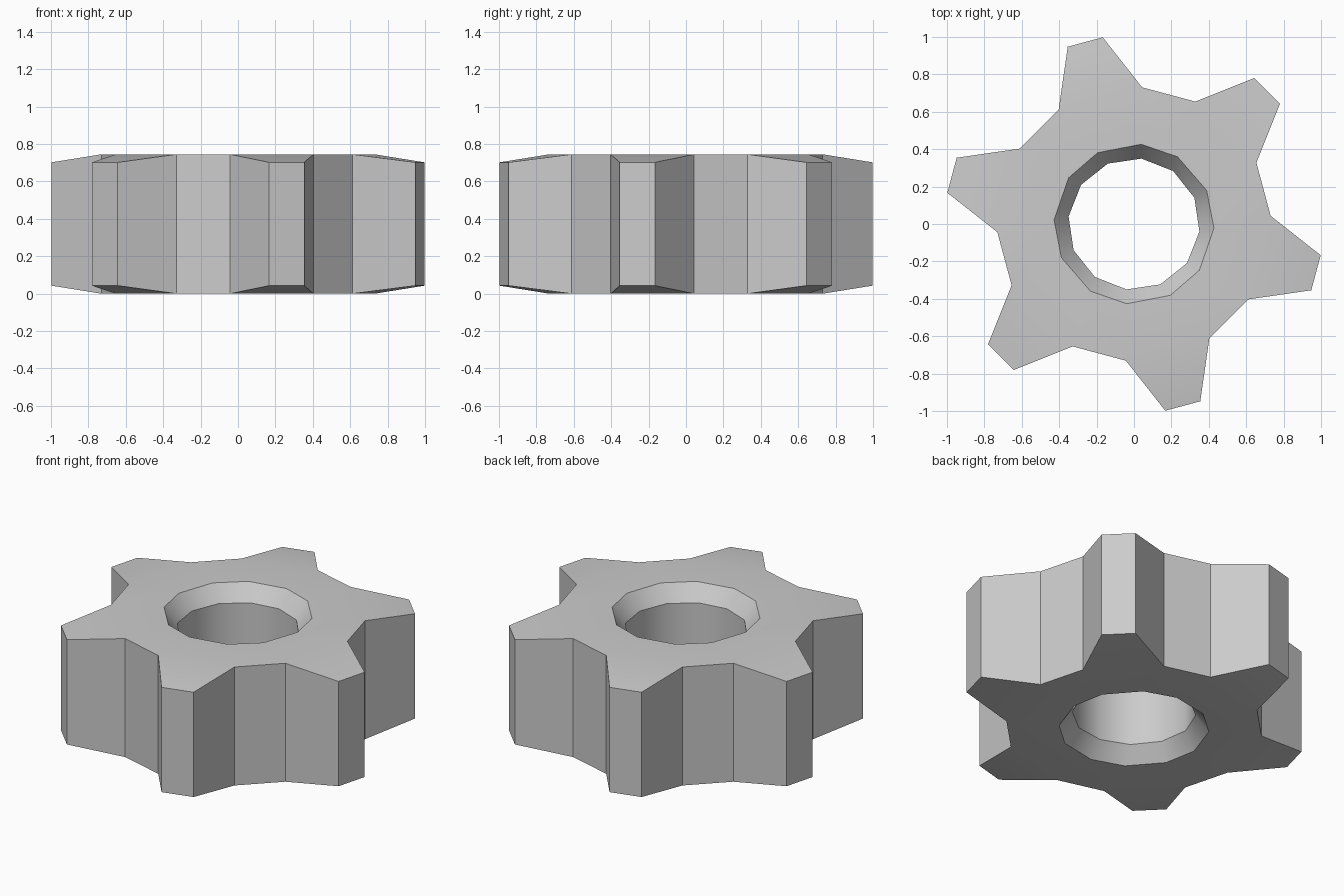
import bpy, bmesh, math

if "Cube" in bpy.data.objects:
    bpy.data.objects.remove(bpy.data.objects["Cube"])

TEETH = 6
HEIGHT = 0.745


def ring(bm, radius, z, angles):
    """Two vertices per tooth, repeated around the z axis."""
    verts = []
    for k in range(TEETH):
        for a in angles:
            t = math.radians(a + 360 / TEETH * k)
            verts.append(bm.verts.new((radius * math.cos(t), radius * math.sin(t), z)))
    return verts


def side(bm, up):
    """Bore edge, chamfer rim, tooth roots and tooth tips of one side."""
    def z(inset):
        return HEIGHT - inset if up else inset
    return (ring(bm, 0.352, z(0.098), (-6.5, 23.5)),
            ring(bm, 0.428, z(0.0), (-3.0, 24.8)),
            ring(bm, 0.732, z(0.0), (3.4, 26.6)),
            ring(bm, 1.012, z(0.043), (39.5, 50.5)))


bm = bmesh.new()
top, bottom = side(bm, True), side(bm, False)
n = 2 * TEETH

# Chamfer, flat hub and sloping teeth on both sides
for bore, rim, root, tip in (top, bottom):
    for i in range(n):
        j = (i + 1) % n
        bm.faces.new((bore[i], bore[j], rim[j], rim[i]))
        bm.faces.new((rim[i], rim[j], root[j], root[i]))
        if i % 2:
            bm.faces.new((root[i], root[j], tip[i], tip[i - 1]))

# Bore wall and outer tooth walls
def outline(s):
    pts = []
    for k in range(TEETH):
        pts += s[2][2 * k:2 * k + 2] + s[3][2 * k:2 * k + 2]
    return pts

for a, b in ((top[0], bottom[0]), (outline(top), outline(bottom))):
    for i in range(len(a)):
        j = (i + 1) % len(a)
        bm.faces.new((a[i], a[j], b[j], b[i]))

bmesh.ops.recalc_face_normals(bm, faces=bm.faces)
mesh = bpy.data.meshes.new("gear")
bm.to_mesh(mesh)
bm.free()
gear = bpy.data.objects.new("gear", mesh)
bpy.context.collection.objects.link(gear)

# Smooth bore, crisp teeth
bpy.context.view_layer.objects.active = gear
gear.select_set(True)
bpy.ops.object.shade_smooth_by_angle(angle=math.radians(34))
